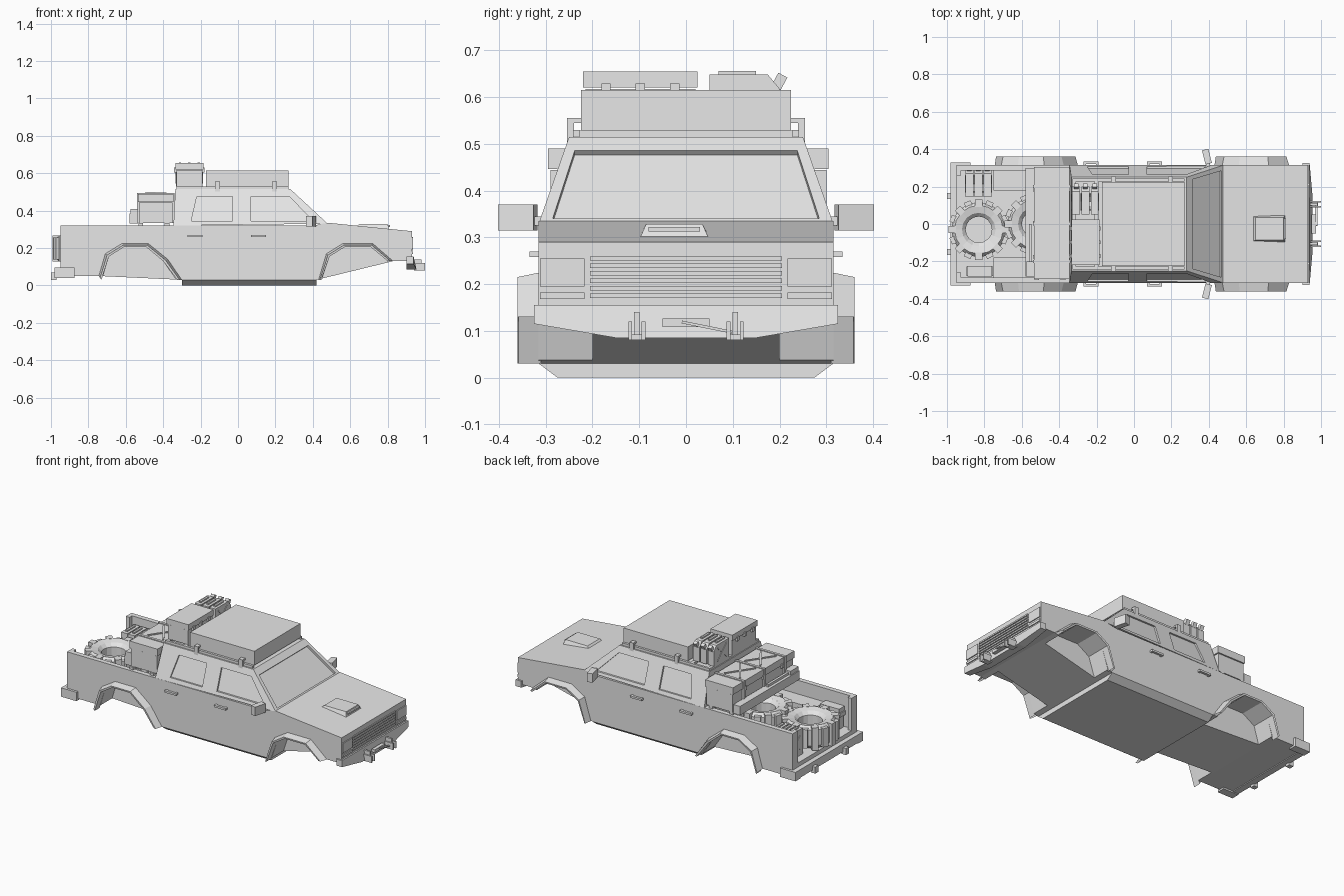
import bpy, bmesh, math
from mathutils import Vector, Matrix

cube = bpy.data.objects.get("Cube")
if cube:
    bpy.data.objects.remove(cube, do_unlink=True)

grey = bpy.data.materials.new("plain grey")
grey.use_nodes = True
grey.diffuse_color = (.8, .8, .8, 1)
grey.node_tree.nodes["Principled BSDF"].inputs["Base Color"].default_value = (.8, .8, .8, 1)

HALF = .315      # half width of the body
BELT = .32       # height of the belt line
ROOF = .515
SIDES = (("right", -1), ("left", 1))


def finish(name, bm):
    bmesh.ops.recalc_face_normals(bm, faces=bm.faces)
    mesh = bpy.data.meshes.new(name)
    bm.to_mesh(mesh)
    bm.free()
    mesh.materials.append(grey)
    obj = bpy.data.objects.new(name, mesh)
    bpy.context.collection.objects.link(obj)
    return obj


def loft(name, rings, caps=True, closed=True):
    """Skin a row of point rings."""
    bm = bmesh.new()
    rows = [[bm.verts.new(p) for p in ring] for ring in rings]
    count = len(rows[0])
    for a, b in zip(rows, rows[1:]):
        for i in range(count if closed else count - 1):
            j = (i + 1) % count
            bm.faces.new((a[i], a[j], b[j], b[i]))
    if caps:
        bm.faces.new(rows[0])
        bm.faces.new(rows[-1])
    return finish(name, bm)


def side_prism(name, profile, y0, y1):
    return loft(name, [[(x, y, z) for x, z in profile] for y in (y0, y1)])


def box(name, x, y, z, turn=0, axis='Z'):
    """Box from three (low, high) ranges, turned about its centre."""
    bm = bmesh.new()
    bmesh.ops.create_cube(bm, size=1)
    bm.transform(Matrix.Diagonal((x[1] - x[0], y[1] - y[0], z[1] - z[0], 1)))
    bm.transform(Matrix.Rotation(turn, 4, axis))
    bm.transform(Matrix.Translation([sum(r) / 2 for r in (x, y, z)]))
    return finish(name, bm)


def span(centre, size):
    return (centre - size / 2, centre + size / 2)


def cut(target, *cutters):
    for cutter in cutters:
        mod = target.modifiers.new("cut", 'BOOLEAN')
        mod.operation, mod.solver, mod.object = 'DIFFERENCE', 'EXACT', cutter
        bpy.context.view_layer.objects.active = target
        bpy.ops.object.modifier_apply(modifier=mod.name)
        bpy.data.objects.remove(cutter, do_unlink=True)


# Lower body with wheel arches and an open load bed
body = side_prism("lower_body", [(-.95, .05), (-.73, .05), (-.3, .03), (.42, .03), (.83, .13),
                                 (.93, .13), (.93, .29), (.48, .335), (.4, BELT), (-.95, BELT)], -HALF, HALF)
front_arch = [(.445, .02), (.49, .155), (.57, .205), (.71, .205), (.8, .13), (.81, .05)]
rear_arch = [(-.73, .02), (-.69, .155), (-.61, .205), (-.49, .205), (-.4, .13), (-.325, .02)]
front_lip = [(.43, .03), (.472, .17), (.56, .225), (.72, .225), (.83, .13)]
rear_lip = [(-.745, .05), (-.71, .17), (-.62, .225), (-.48, .225), (-.375, .14), (-.3, .03)]
for side, s in SIDES:
    for arch in (front_arch, rear_arch):
        cut(body, side_prism("arch_cutter", arch, s * .2, s * .4))
cut(body, box("bed_cutter", (-1.1, -.36), (-.285, .285), (.235, .5)),
    box("bed_cutter", (-1.1, -.36), (-.18, .18), (.12, .5)),
    box("bed_cutter", (-1.1, -.75), (-.285, .285), (.12, .5)))

# Sill pan with bevelled sides
loft("sill_pan", [[(-.3, y, z) for y, z in ((-.275, 0), (.275, 0), (HALF, .03), (-HALF, .03))],
                  [(.42, y, z) for y, z in ((-.275, 0), (.275, 0), (HALF, .03), (-HALF, .03))]])

# Wheel arch flares
for side, s in SIDES:
    for end, lip, arch in (("front", front_lip, front_arch[:5]), ("rear", rear_lip, rear_arch)):
        inner = [(x, max(z, .03)) for x, z in arch]
        edge = [((a + c) / 2, (b + d) / 2) for (a, b), (c, d) in zip(lip, inner)]
        rows = [(lip, .312), (edge, .36), (inner, .358), (inner, .31)]
        loft(f"{end}_{side}_flare", [[(x, s * y, z) for x, z in row] for row, y in rows], False, False)

# Cab with recessed glass
cab = loft("cab", [[(-.345, -HALF, BELT), (.48, -HALF, BELT + .01), (.48, HALF, BELT + .01), (-.345, HALF, BELT)],
                   [(-.335, -.25, ROOF), (.28, -.25, ROOF), (.28, .25, ROOF), (-.335, .25, ROOF)]])


def wall(z):
    return HALF - (z - BELT) / 3


for side, s in SIDES:
    for pane in ([(-.25, .345), (-.03, .345), (-.03, .475), (-.22, .475)],
                 [(.07, .345), (.4, .345), (.275, .475), (.07, .475)]):
        cut(cab, loft("pane_cutter", [[(x, s * (wall(z) + d), z) for x, z in pane] for d in (-.01, .05)]))
glass = [(.468, -.285, .34), (.468, .285, .34), (.312, .238, .485), (.312, -.238, .485)]
slope = Vector((.185, 0, .2)).normalized()
cut(cab, loft("pane_cutter", [[Vector(p) + slope * d for p in glass] for d in (-.012, .06)]))
cut(cab, box("pane_cutter", (-.4, -.328), (-.2, .2), (.38, .48)))

# Hood scoop
loft("hood_scoop", [[(.63, -.095, .31), (.63, .045, .31), (.81, .05, .295), (.81, -.1, .295)],
                    [(.65, -.085, .329), (.65, .035, .329), (.8, .035, .329), (.8, -.085, .329)]])
box("scoop_mouth", (.8, .812), (-.08, .03), (.312, .322))

# Grille, lamps and bumper
for i in range(6):
    box("grille_slat", (.92, .936), (-.205, .205), span(.175 + i * .016, .009))
for side, s in SIDES:
    box(f"{side}_headlamp", (.92, .936), span(s * .265, .095), (.195, .255))
    box(f"{side}_marker_lamp", (.92, .936), span(s * .265, .095), (.168, .182))
front_cut = [(-.325, .115), (-.15, .085), (.15, .085), (.325, .115), (.325, .155), (-.325, .155)]
loft("front_bumper", [[(.9, y, z) for y, z in front_cut],
                      [(.968 - abs(y) * .09, y, z) for y, z in front_cut]])
for side, s in SIDES:
    y = s * .105
    box(f"{side}_tow_bracket", (.94, .985), span(y, .034), (.08, .092))
    box(f"{side}_tow_pin", (.94, .98), span(y, .012), (.09, .14))
    for d in (-.014, .014):
        box(f"{side}_tow_lug", (.94, 1), span(y + d, .008), (.08, .12))
box("winch_plate", (.95, .972), (-.05, .05), (.108, .126))
box("winch_cable", (.968, .98), (-.01, .1), span(.108, .006), -.2, 'X')

# Rear posts, bumper and shackles
box("rear_bumper", (-.98, -.94), (-.325, .325), (.045, .095))
for side, s in SIDES:
    box(f"{side}_rear_post", (-.95, -.925), span(s * .285, .05), (.1, BELT))
    box(f"{side}_bumper_end", (-.98, -.875), span(s * .305, .05), (.04, .095))
    box(f"{side}_rear_shackle", (-1, -.97), span(s * .15, .03), (.03, .07))

# Handles, mirrors and roof mounts
for side, s in SIDES:
    for x in (-.23, .11):
        box(f"{side}_door_handle", span(x, .08), span(s * .328, .014), (.258, .27))
        for d in (-.033, .033):
            box(f"{side}_handle_foot", span(x + d, .012), span(s * .318, .02), (.258, .27))
    box(f"{side}_mirror", span(.39, .035), span(s * .36, .078), (.315, .37), s * .25)
    box(f"{side}_mirror_arm", (.385, .405), span(s * .31, .05), (.325, .345))
    for x in (-.11, .195):
        box(f"{side}_rack_mount", span(x, .025), span(s * .247, .014), (.5, .555))
        box(f"{side}_rack_clip", span(x, .025), span(s * .232, .03), (.545, .555))
    box(f"{side}_rack_rail", (-.33, .27), span(s * .235, .014), (ROOF, .53))
for x in (-.32, -.2, -.11, .195):
    box("rack_bar", span(x, .02), (-.24, .24), (ROOF, .528))

# Roof cargo
box("roof_box", (-.17, .27), (-.225, .225), (.528, .615))


def crate(name, x, y, z):
    """Lidded crate with latches and carrying ribs."""
    low, high = z
    seam = high - (high - low) * .3
    box(name, (x[0] + .005, x[1] - .005), (y[0] + .005, y[1] - .005), (low, seam))
    box(name + "_lid", x, y, (seam + .003, high))
    for t in (.2, .5, .8):
        centre = y[0] + (y[1] - y[0]) * t
        box(name + "_latch", (x[0] - .006, x[1] + .006), span(centre, .02), span(seam, .025))


def fuel_can(x, y, z, height):
    """Flat can with a sloped shoulder, spout and ribs."""
    shape = [(y, z), (y + .15, z), (y + .15, z + height * .75), (y + .125, z + height), (y, z + height)]
    loft("fuel_can", [[(x + d, a, b) for a, b in shape] for d in (-.021, .021)])
    box("can_spout", span(x, .024), span(y + .15, .022), span(z + height * .88, .03), -.5, 'X')
    for turn in (-.75, .75):
        box("can_rib", span(x, .048), span(y + .07, .12), span(z + height / 2, .008), turn, 'X')
    box("can_handle", span(x, .012), (y + .02, y + .1), span(z + height + .004, .008))


crate("roof_crate", (-.335, -.185), (-.22, .025), (.528, .655))
for i in range(3):
    fuel_can(-.31 + i * .05, .05, .528, .12)

# Load bed cargo
crate("bed_crate", (-.535, -.345), (-.295, .305), (.335, .49))
for x in (-.52, -.38):
    box("crate_bearer", span(x, .025), (-.3, .3), (.315, .335))
for y in (-.2, 0, .2):
    box("crate_strap", (-.541, -.34), span(y, .016), (.335, .495))
for turn in (-.6, .6):
    for y in (-.1, .1):
        box("net_strap", span(-.44, .01), span(y, .19), (.488, .496), turn)
box("bed_side_case", (-.58, -.535), (-.28, .3), (.33, .385))
box("shovel_handle", span(-.555, .015), (-.25, 0), (.385, .4))
box("shovel_blade", span(-.555, .04), (-.28, -.2), (.385, .41))
for i in range(3):
    fuel_can(-.88 + i * .048, .145, .12, .16)
crate("tool_case", (-.89, -.76), (-.28, -.225), (.12, .25))


def tyre(cx, cy, z, height):
    """Chunky ring with tread blocks."""
    count = 16
    profile = [(.07, .2), (.09, .06), (.13, 0), (.148, .15), (.148, .85), (.13, 1), (.09, .94), (.07, .8)]
    rings = []
    for i in range(count + 1):
        a = math.tau * i / count
        rings.append([(cx + r * math.cos(a), cy + r * math.sin(a), z + h * height) for r, h in profile])
    ring = loft("spare_tyre", rings, False)
    bm = bmesh.new()
    bm.from_mesh(ring.data)
    bmesh.ops.remove_doubles(bm, verts=bm.verts, dist=.0001)
    bm.to_mesh(ring.data)
    bm.free()
    for i in range(count):
        a = math.tau * i / count
        x, y = cx + .142 * math.cos(a), cy + .142 * math.sin(a)
        shift = .012 if i % 2 else 0
        box("tread_block", span(x, .04), span(y, .038), (z + shift, z + height - shift), a)


tyre(-.83, -.03, .128, .14)
tyre(-.53, 0, .128, .15)
